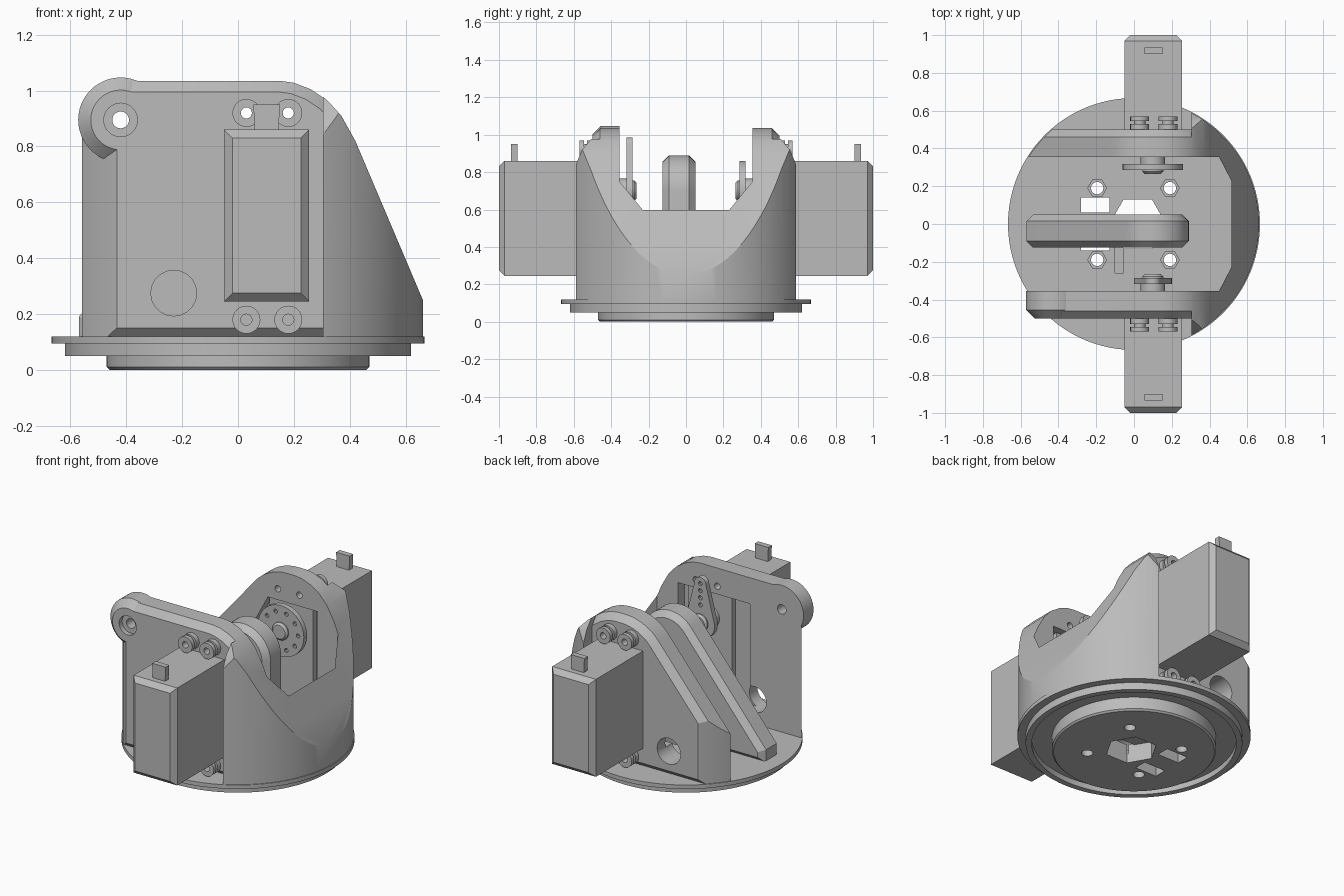
import bpy, bmesh, math
from mathutils import Vector

cube = bpy.data.objects.get("Cube")
if cube:
    bpy.data.objects.remove(cube)

grey = bpy.data.materials.new("plain_grey")
grey.use_nodes = True
GREY = (0.5, 0.5, 0.5, 1)
grey.diffuse_color = GREY
grey.node_tree.nodes["Principled BSDF"].inputs["Base Color"].default_value = GREY


def arc(cx, cz, r, a0, a1, n=12):
    angles = [math.radians(a0 + (a1 - a0) * i / n) for i in range(n + 1)]
    return [(cx + r * math.cos(a), cz + r * math.sin(a)) for a in angles]


def circle(cx, cz, r, n=32):
    return arc(cx, cz, r, 0, 360, n)[:-1]


def rect(x0, z0, x1, z1):
    return [(x0, z0), (x1, z0), (x1, z1), (x0, z1)]


def prism(name, pts, a, b, axis="y", chamfer=0, both=False):
    """Extrude an outline from a to b along an axis, chamfering the rim at b."""
    place = {"x": lambda p, t: (t, p[0], p[1]),
             "y": lambda p, t: (p[0], t, p[1]),
             "z": lambda p, t: (p[0], p[1], t)}[axis]
    k = "xyz".index(axis)
    bm = bmesh.new()
    rings = [[bm.verts.new(place(p, t)) for p in pts] for t in (a, b)]
    bm.faces.new(rings[0])
    bm.faces.new(rings[1])
    for i in range(len(pts)):
        j = (i + 1) % len(pts)
        bm.faces.new((rings[0][i], rings[0][j], rings[1][j], rings[1][i]))
    bmesh.ops.recalc_face_normals(bm, faces=bm.faces)
    if chamfer:
        ends = (a, b) if both else (b,)
        rim = [e for e in bm.edges
               if any(all(abs(v.co[k] - t) < 1e-5 for v in e.verts) for t in ends)]
        bmesh.ops.bevel(bm, geom=rim, offset=chamfer, segments=1, affect="EDGES")
    return finish(name, bm)


def finish(name, bm):
    mesh = bpy.data.meshes.new(name)
    bm.to_mesh(mesh)
    bm.free()
    mesh.materials.append(grey)
    ob = bpy.data.objects.new(name, mesh)
    bpy.context.collection.objects.link(ob)
    return ob


def lathe(name, profile):
    bm = bmesh.new()
    vs = [bm.verts.new((r, 0, z)) for r, z in profile]
    edges = [bm.edges.new(p) for p in zip(vs, vs[1:])]
    bmesh.ops.spin(bm, geom=vs + edges, cent=(0, 0, 0), axis=(0, 0, 1),
                   angle=2 * math.pi, steps=96)
    bmesh.ops.remove_doubles(bm, verts=bm.verts, dist=1e-5)
    bmesh.ops.recalc_face_normals(bm, faces=bm.faces)
    return finish(name, bm)


def combine(ob, tool, operation="DIFFERENCE"):
    mod = ob.modifiers.new("cut", "BOOLEAN")
    mod.object, mod.operation, mod.solver = tool, operation, "EXACT"
    bpy.context.view_layer.objects.active = ob
    bpy.ops.object.modifier_apply(modifier=mod.name)
    bpy.data.objects.remove(tool)


def drum():
    return prism("drum_cutter", circle(0, 0, 0.662, 128), 0.1, 1.3, "z")


# Round base: flange, lip with a groove below, and raised foot
base = lathe("base", [(0, 0), (0.46, 0), (0.47, 0.01), (0.47, 0.085), (0.585, 0.085),
                      (0.585, 0.05), (0.62, 0.05), (0.62, 0.095), (0.667, 0.095),
                      (0.667, 0.12), (0, 0.12)])
combine(base, prism("hex_cutter", circle(0.02, 0, 0.15, 6), -0.1, 0.2, "z"))
for s in (-1, 1):
    y0, y1 = sorted((s * 0.06, s * 0.14))
    combine(base, prism("slot_cutter", rect(-0.28, y0, -0.13, y1), -0.1, 0.2, "z"))
    for x in (-0.195, 0.19):
        hole = circle(x, s * 0.19, 0.033, 16)
        combine(base, prism("bolt_cutter", hole, -0.1, 0.2, "z"))
        nut = prism("hex_nut", circle(x, s * 0.19, 0.052, 6), 0.115, 0.14, "z")
        combine(nut, prism("nut_cutter", hole, 0, 0.2, "z"))
combine(base, prism("cable_cutter", rect(-0.1, -0.26, -0.055, -0.12), 0.06, 0.2, "z"))

# Rear shell: drum section cut by the sloping outline and hollowed
shoulder = [(0.15, 1.035), (0.2, 1.028), (0.26, 1.005), (0.32, 0.965),
            (0.37, 0.91), (0.42, 0.82)]
shell = prism("rear_shell", [(0.305, 0.11), (0.305, 0.977)] + shoulder[3:]
              + [(0.662, 0.25), (0.662, 0.11)], -0.7, 0.7)
combine(shell, drum(), "INTERSECT")
half = [(0.62, 0.05), (0.6, 0.8), (0.585, 0.85), (0.555, 0.92), (0.5, 0.985), (0.44, 1.04)]
rounded = half + [(-y, z) for y, z in reversed(half)]
combine(shell, prism("rounding_cutter", rounded, 0, 0.8, "x"), "INTERSECT")
pocket = [(0, -0.355), (0.45, -0.355), (0.515, -0.23),
          (0.515, 0.23), (0.45, 0.355), (0, 0.355)]
combine(shell, prism("pocket_cutter", pocket, 0, 1.3, "z"))

# Side walls: front one tall with a pivot ear, back one sloping down
tail = shoulder + [(0.42, 0.11)]
outlines = {
    "front_wall": (-1, [(-0.65, 0.11), (-0.65, 0.86), (-0.5, 0.98), (-0.42, 1.035)] + tail,
                   rect(-0.2, 0.2, 0.33, 0.87)),
    "back_wall": (1, [(-0.65, 0.11), (-0.65, 0.31)] + arc(0.1, 0.735, 0.3, 140, 90) + tail,
                  [(-0.2, 0.25), (-0.2, 0.55), (-0.04, 0.85), (0.33, 0.85), (0.33, 0.25)]),
}
for name, (s, outline, recess) in outlines.items():
    wall = prism(name, outline, s * 0.355, s * 0.5, chamfer=0.04)
    combine(wall, drum(), "INTERSECT")
    combine(wall, prism("recess_cutter", recess, s * 0.3, s * 0.42))
    combine(wall, prism("cable_hole", circle(-0.23, 0.275, 0.082, 20), s * 0.3, s * 0.6))
    for x in (0.03, 0.18):
        combine(wall, prism("screw_hole", circle(x, 0.92, 0.02, 16), s * 0.3, s * 0.6))
    if s < 0:
        ear = prism("pivot_ear", circle(-0.42, 0.895, 0.152, 48), -0.355, -0.5, chamfer=0.045)
        for part in (wall, ear):
            combine(part, prism("bore", circle(-0.42, 0.895, 0.03), -0.2, -0.6))
            combine(part, prism("counterbore", circle(-0.42, 0.895, 0.06), -0.47, -0.6))

# Middle support plate with a round head
prism("middle_plate", [(-0.57, 0.11), (-0.57, 0.19)] + arc(0.1, 0.7, 0.19, 140, 0, 20)
      + [(0.29, 0.11)], -0.125, 0.05, chamfer=0.035, both=True)

# Servos with cable tabs, mounting grommets and output hubs
for side, s in (("front", -1), ("back", 1)):
    prism(side + "_servo", rect(-0.05, 0.245, 0.255, 0.86), s * 0.385, s, chamfer=0.03)
    prism(side + "_cable_tab", [(0.06, 0.85), (0.055, 0.95), (0.15, 0.95), (0.145, 0.85)],
          s * 0.9, s * 0.935)
    for x in (0.03, 0.18):
        for z in (0.18, 0.92):
            for r, a, b in ((0.05, 0.495, 0.53), (0.03, 0.53, 0.545), (0.05, 0.545, 0.57)):
                ring = prism(side + "_grommet", circle(x, z, r, 24), s * a, s * b)
                combine(ring, prism("ring_cutter", circle(x, z, 0.02, 16), s * 0.4, s * 0.6))
    prism(side + "_servo_hub", circle(0.1, 0.7, 0.065), s * 0.31, s * 0.4)
    prism(side + "_horn_screw", circle(0.1, 0.7, 0.055), s * 0.29, s * 0.265, chamfer=0.012)

# Round horn on the back servo, single arm on the front one
disc = prism("round_horn", circle(0.1, 0.7, 0.16, 48), 0.285, 0.317)
for px, pz in circle(0.1, 0.7, 0.12, 10):
    combine(disc, prism("horn_hole", circle(px, pz, 0.013, 10), 0.2, 0.4))
arm = prism("arm_horn", arc(0.1, 0.7, 0.1, 160, 380, 20) + arc(0.1, 0.945, 0.04, 0, 180),
            -0.285, -0.317)
for i in range(4):
    combine(arm, prism("horn_hole", circle(0.1, 0.81 + 0.045 * i, 0.013, 10), -0.2, -0.4))

# Smooth round surfaces, keep corners crisp
bpy.ops.object.select_all(action="DESELECT")
for ob in bpy.context.collection.objects:
    if ob.type == "MESH":
        ob.select_set(True)
        bpy.context.view_layer.objects.active = ob
bpy.ops.object.shade_smooth_by_angle(angle=math.radians(25))
